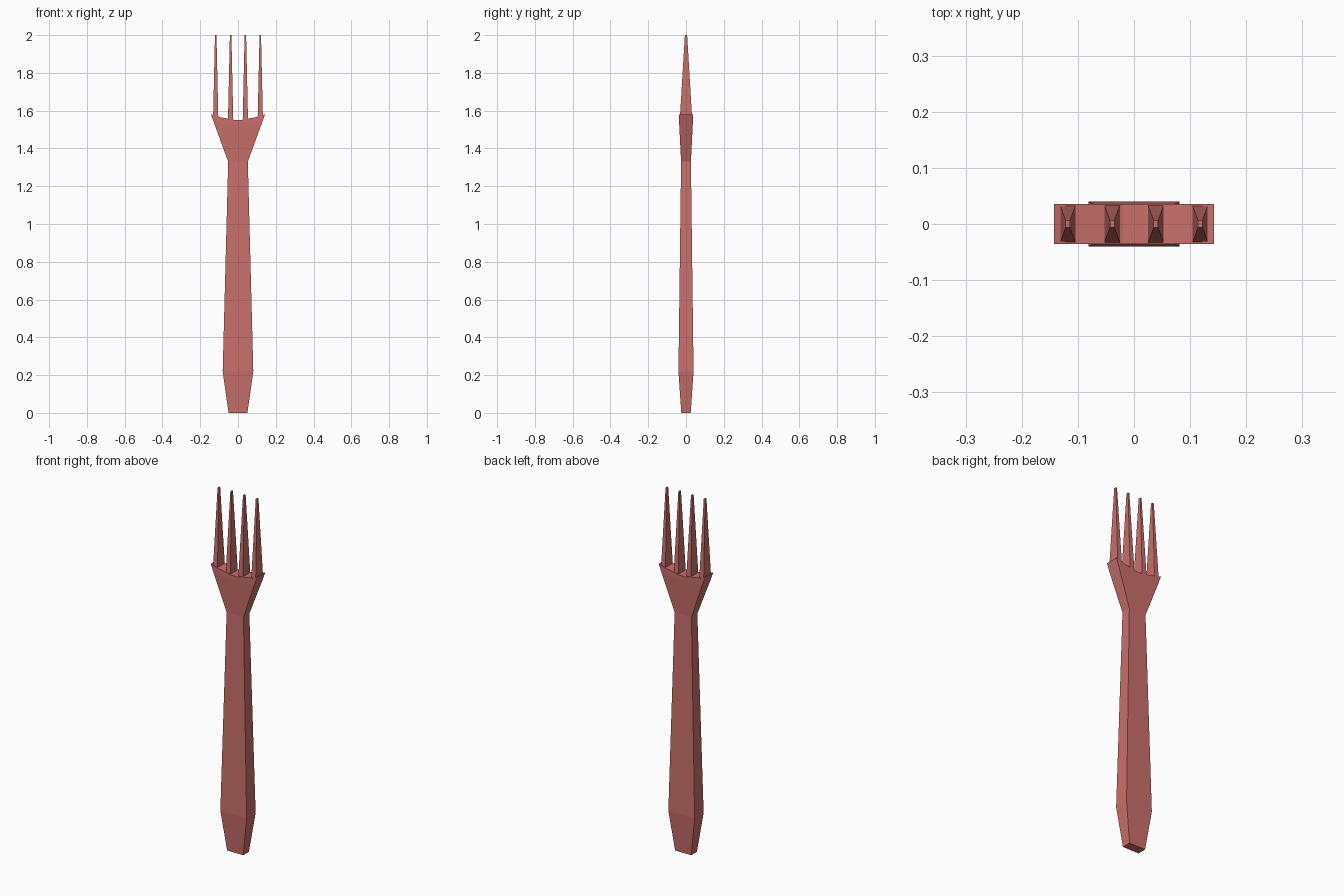
import bpy

cube = bpy.data.objects.get("Cube")
if cube:
    bpy.data.objects.remove(cube, do_unlink=True)

red = bpy.data.materials.new("dusty_red")
red.use_nodes = True
colour = (0.59, 0.16, 0.145, 1)
red.diffuse_color = colour
red.node_tree.nodes["Principled BSDF"].inputs["Base Color"].default_value = colour


def add_object(name, verts, faces):
    mesh = bpy.data.meshes.new(name)
    mesh.from_pydata(verts, [], faces)
    mesh.materials.append(red)
    obj = bpy.data.objects.new(name, mesh)
    bpy.context.collection.objects.link(obj)
    return obj


def loft(rings):
    """Rectangular rings of (centre x, half width, half depth, z), bottom closed."""
    verts, faces = [], [(3, 2, 1, 0)]
    for x, w, d, z in rings:
        verts += [(x - w, -d, z), (x + w, -d, z), (x + w, d, z), (x - w, d, z)]
    for r in range(len(rings) - 1):
        for i in range(4):
            a, b = r * 4 + i, r * 4 + (i + 1) % 4
            faces.append((a, b, b + 4, a + 4))
    return verts, faces


# Handle and flared head: stacked rectangular sections
verts, faces = loft([(0, 0.05, 0.025, 0), (0, 0.081, 0.04, 0.22),
                     (0, 0.052, 0.026, 1.33), (0, 0.125, 0.036, 1.53)])

# Scooped top edge of the head, shallowest at the corners
half = [(0.02, 1.55), (0.052, 1.558), (0.105, 1.567), (0.143, 1.58)]
edge = [(-x, z) for x, z in reversed(half)] + half
base, n = len(verts), len(edge)
last = base - 4
for y in (-0.036, 0.036):
    verts += [(x, y, z) for x, z in edge]
front = list(range(base, base + n))
back = list(range(base + n, base + 2 * n))
faces.append([last, last + 1] + front[::-1])
faces.append([last + 2, last + 3] + back)
faces.append((last + 1, last + 2, back[-1], front[-1]))
faces.append((last + 3, last, front[0], back[0]))
for i in range(n - 1):
    faces.append((front[i], front[i + 1], back[i + 1], back[i]))
add_object("fork_handle_and_head", verts, faces)

# Four tapered tines
for i, x in enumerate((-0.118, -0.039, 0.039, 0.118)):
    tine_verts, tine_faces = loft([(x, 0.014, 0.033, 1.55), (x, 0.004, 0.006, 2)])
    tine_faces.append((4, 5, 6, 7))
    add_object(f"tine_{i + 1}", tine_verts, tine_faces)
